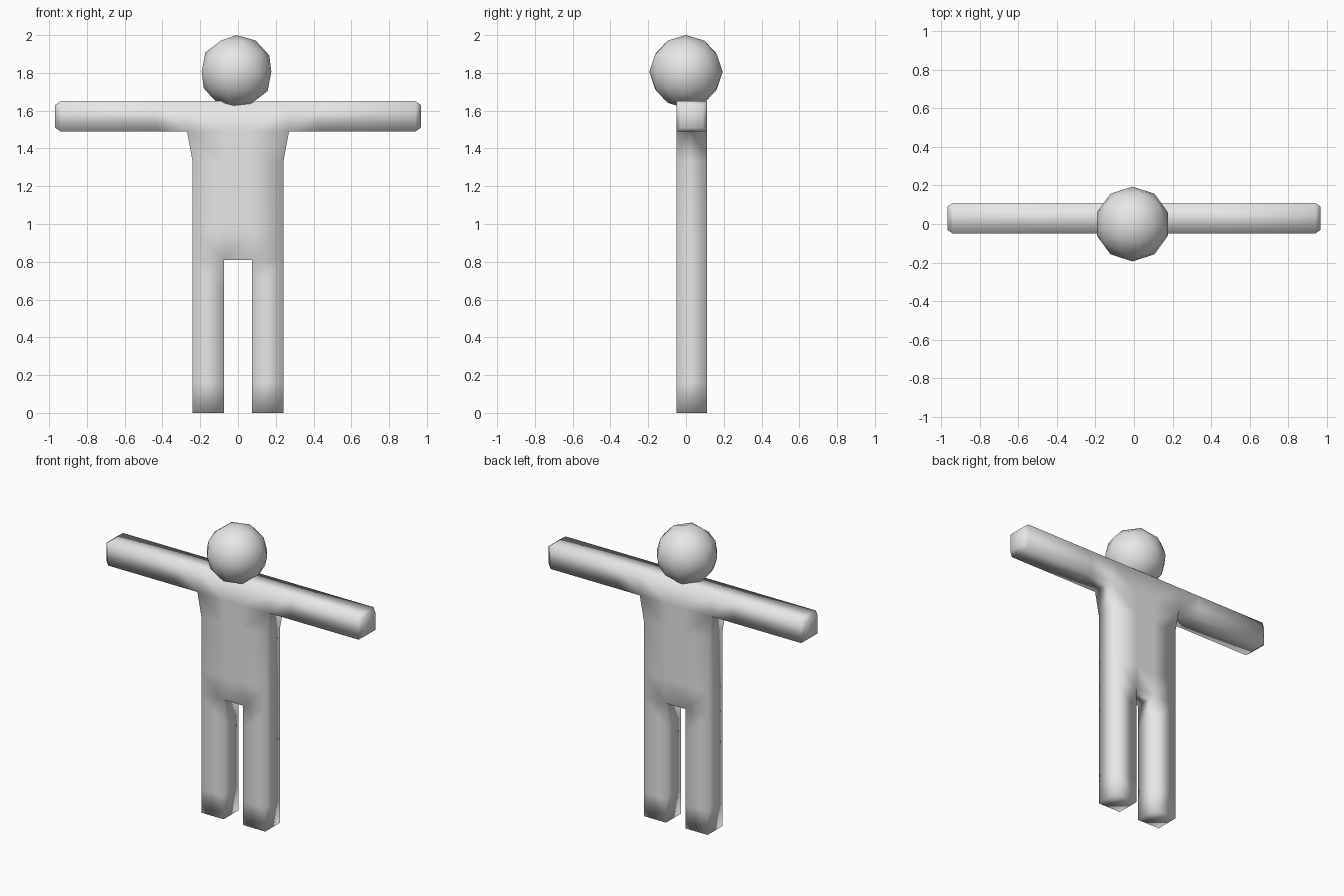
import bpy, bmesh

if "Cube" in bpy.data.objects:
    bpy.data.objects.remove(bpy.data.objects["Cube"])

grey = bpy.data.materials.new("light_grey")
grey.diffuse_color = (0.8, 0.8, 0.8, 1)
grey.use_nodes = True
grey.node_tree.nodes["Principled BSDF"].inputs["Base Color"].default_value = grey.diffuse_color

Y_FRONT, Y_BACK = -0.05, 0.11
Y_MID = (Y_FRONT + Y_BACK) / 2
ARM_LOW, ARM_TOP = 1.49, 1.65
ARM_MID = (ARM_LOW + ARM_TOP) / 2


def finish(bm, name):
    """Turn a bmesh into a smooth grey object."""
    bmesh.ops.recalc_face_normals(bm, faces=bm.faces)
    mesh = bpy.data.meshes.new(name)
    bm.to_mesh(mesh)
    bm.free()
    mesh.materials.append(grey)
    for p in mesh.polygons:
        p.use_smooth = True
    obj = bpy.data.objects.new(name, mesh)
    bpy.context.collection.objects.link(obj)
    return obj


# Body: front sheet of cells (legs, torso, arms), extruded to full depth
bm = bmesh.new()


def cell(bottom, top):
    """One quad between two (x_left, x_right, z) levels."""
    (a, b, z0), (c, d, z1) = bottom, top
    bm.faces.new([bm.verts.new((x, Y_FRONT, z))
                  for x, z in ((a, z0), (b, z0), (d, z1), (c, z1))])


# Outer half width at each level
levels = [(0, 0.24), (0.16, 0.24), (0.65, 0.24), (0.81, 0.24),
          (0.97, 0.24), (1.33, 0.24), (ARM_LOW, 0.27), (ARM_TOP, 0.27)]
for (z0, w0), (z1, w1) in zip(levels, levels[1:]):
    for s in (-1, 1):
        cell((s * 0.073, s * w0, z0), (s * 0.073, s * w1, z1))
    if z0 >= 0.81:
        cell((-0.073, 0.073, z0), (-0.073, 0.073, z1))

# Arms
arm_x = [0.27, 0.43, 0.94, 0.968]
for s in (-1, 1):
    for x0, x1 in zip(arm_x, arm_x[1:]):
        cell((s * x0, s * x1, ARM_LOW), (s * x0, s * x1, ARM_TOP))

bmesh.ops.remove_doubles(bm, verts=bm.verts, dist=0.001)
bmesh.ops.recalc_face_normals(bm, faces=bm.faces)
extruded = bmesh.ops.extrude_face_region(bm, geom=bm.faces[:])
for v in extruded["geom"]:
    if isinstance(v, bmesh.types.BMVert):
        v.co.y = Y_BACK

# Tapered hand ends
for v in bm.verts:
    if abs(v.co.x) > 0.96:
        v.co.y = Y_MID + (v.co.y - Y_MID) * 0.75
        v.co.z = ARM_MID + (v.co.z - ARM_MID) * 0.75
finish(bm, "body")

# Head
bm = bmesh.new()
bmesh.ops.create_icosphere(bm, subdivisions=2, radius=0.194)
bmesh.ops.translate(bm, verts=bm.verts, vec=(-0.008, 0, 1.806))
finish(bm, "head")
